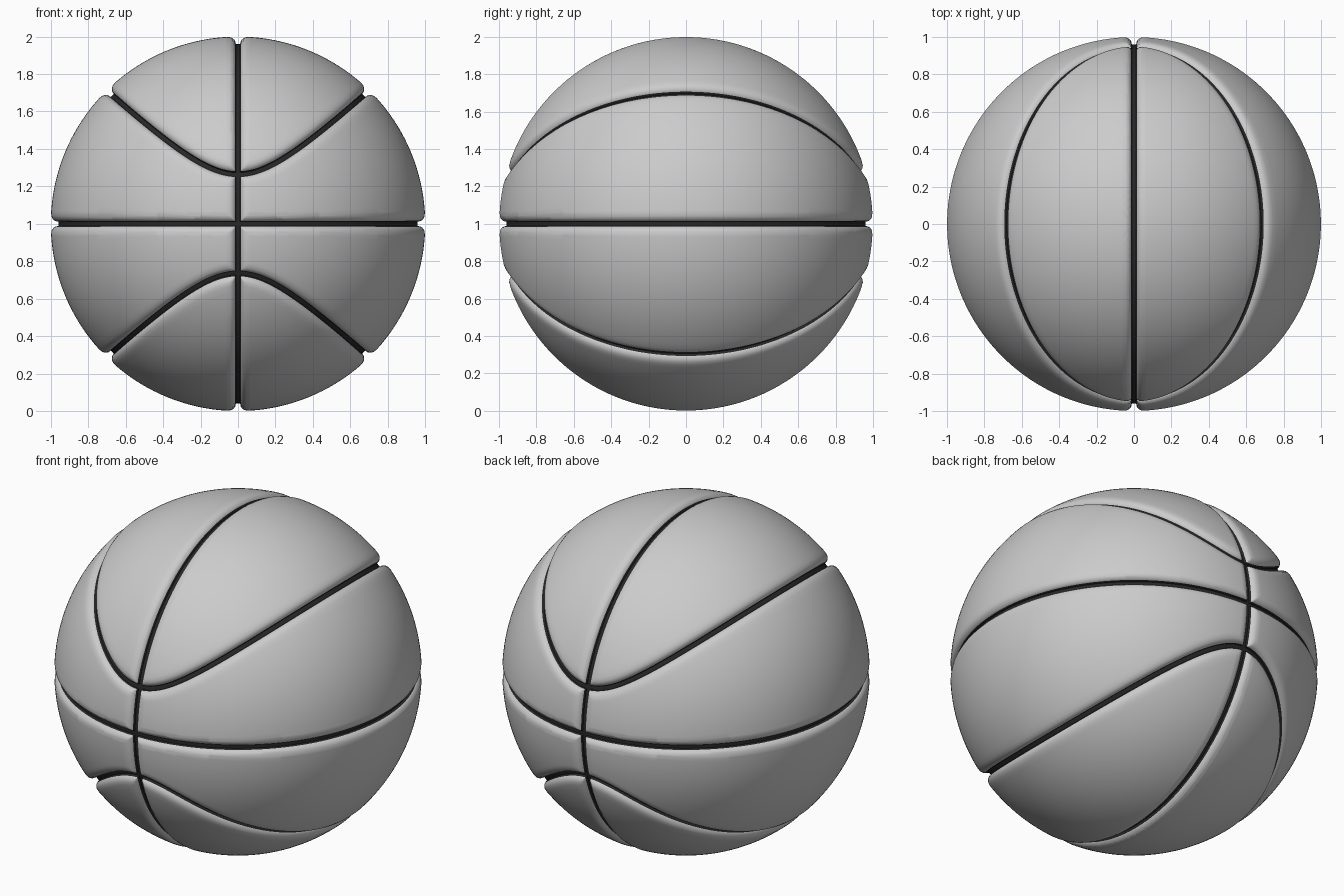
import bpy, bmesh, math
from mathutils import Vector, Matrix, kdtree

cube = bpy.data.objects.get("Cube")
if cube:
    bpy.data.objects.remove(cube, do_unlink=True)


def material(name, level):
    mat = bpy.data.materials.new(name)
    mat.use_nodes = True
    colour = (level, level, level, 1)
    mat.diffuse_color = colour
    bsdf = next(n for n in mat.node_tree.nodes if n.type == 'BSDF_PRINCIPLED')
    bsdf.inputs["Base Color"].default_value = colour
    return mat


# Groove cross-section: (distance from seam centre, depth below the ball)
PROFILE = [(0, .04), (.012, .04), (.015, .025), (.02, .017),
           (.028, .009), (.04, .003), (.06, 0)]
SEAM = .0148       # half width of the dark seam
STEPS = 80         # columns in one eighth of the ball


def depth(d):
    for (d0, h0), (d1, h1) in zip(PROFILE, PROFILE[1:]):
        if d < d1:
            return h0 + (h1 - h0) * (d - d0) / (d1 - d0)
    return 0


# Curved seam: an ellipse seen from above, laid on the unit sphere
def seam_point(t):
    x, y = .70 * math.cos(t), .962 * math.sin(t)
    return Vector((x, y, math.sqrt(1 - x * x - y * y)))


tree = kdtree.KDTree(2200)
for i in range(2200):
    tree.insert(seam_point((i - 100) / 2000 * math.pi / 2), i)
tree.balance()


def seam_distance(p):
    return min(abs(p.x), abs(p.z), tree.find(p)[2])


bm = bmesh.new()


# One panel of the eighth: rings parallel to the seam, then on to a target
def panel(side, target, rings):
    columns = []
    for i in range(STEPS + 1):
        t = i / STEPS * math.pi / 2
        p = seam_point(t)
        tangent = seam_point(t + .001) - seam_point(t - .001)
        across = p.cross(tangent).normalized() * side
        points = [p * math.cos(d) + across * math.sin(d) for d, h in PROFILE]
        end = target(points[-1])
        points += [points[-1].slerp(end, k / rings) for k in range(1, rings + 1)]
        for q in points:
            for axis in range(3):
                if abs(q[axis]) < 1e-5:
                    q[axis] = 0
        columns.append([bm.verts.new(q) for q in points])
    for a, b in zip(columns, columns[1:]):
        for k in range(len(a) - 1):
            bm.faces.new((a[k], b[k], b[k + 1], a[k + 1]))


panel(1, lambda p: Vector((0, 0, 1)), 32)
panel(-1, lambda p: Vector((p.x, p.y, 0)).normalized(), 20)
bmesh.ops.remove_doubles(bm, verts=bm.verts, dist=1e-5)

# Cut edge loops beside the two straight seams
for normal in (Vector((1, 0, 0)), Vector((0, 0, 1))):
    for d, h in PROFILE[1:]:
        bmesh.ops.bisect_plane(bm, geom=bm.verts[:] + bm.edges[:] + bm.faces[:],
                               dist=1e-5, plane_co=normal * d, plane_no=normal)

# Colour the seams, then press the grooves in
for f in bm.faces:
    f.material_index = int(seam_distance(f.calc_center_median().normalized()) < SEAM)
for v in bm.verts:
    p = v.co.normalized()
    v.co = p * (1 - depth(seam_distance(p)))

# Mirror the eighth into the whole ball
for axis in range(3):
    copy = bmesh.ops.duplicate(bm, geom=bm.verts[:] + bm.edges[:] + bm.faces[:])["geom"]
    scale = Vector((1, 1, 1))
    scale[axis] = -1
    bmesh.ops.scale(bm, vec=scale, verts=[g for g in copy if isinstance(g, bmesh.types.BMVert)])
    bmesh.ops.remove_doubles(bm, verts=bm.verts, dist=1e-5)
bmesh.ops.recalc_face_normals(bm, faces=bm.faces)
bmesh.ops.transform(bm, matrix=Matrix.Translation((0, 0, 1)), verts=bm.verts)

mesh = bpy.data.meshes.new("ball")
bm.to_mesh(mesh)
bm.free()
mesh.materials.append(material("panel grey", .6))
mesh.materials.append(material("seam black", .02))
ball = bpy.data.objects.new("ball", mesh)
bpy.context.collection.objects.link(ball)
bpy.context.view_layer.objects.active = ball
ball.select_set(True)
bpy.ops.object.shade_smooth_by_angle(angle=math.radians(50))
